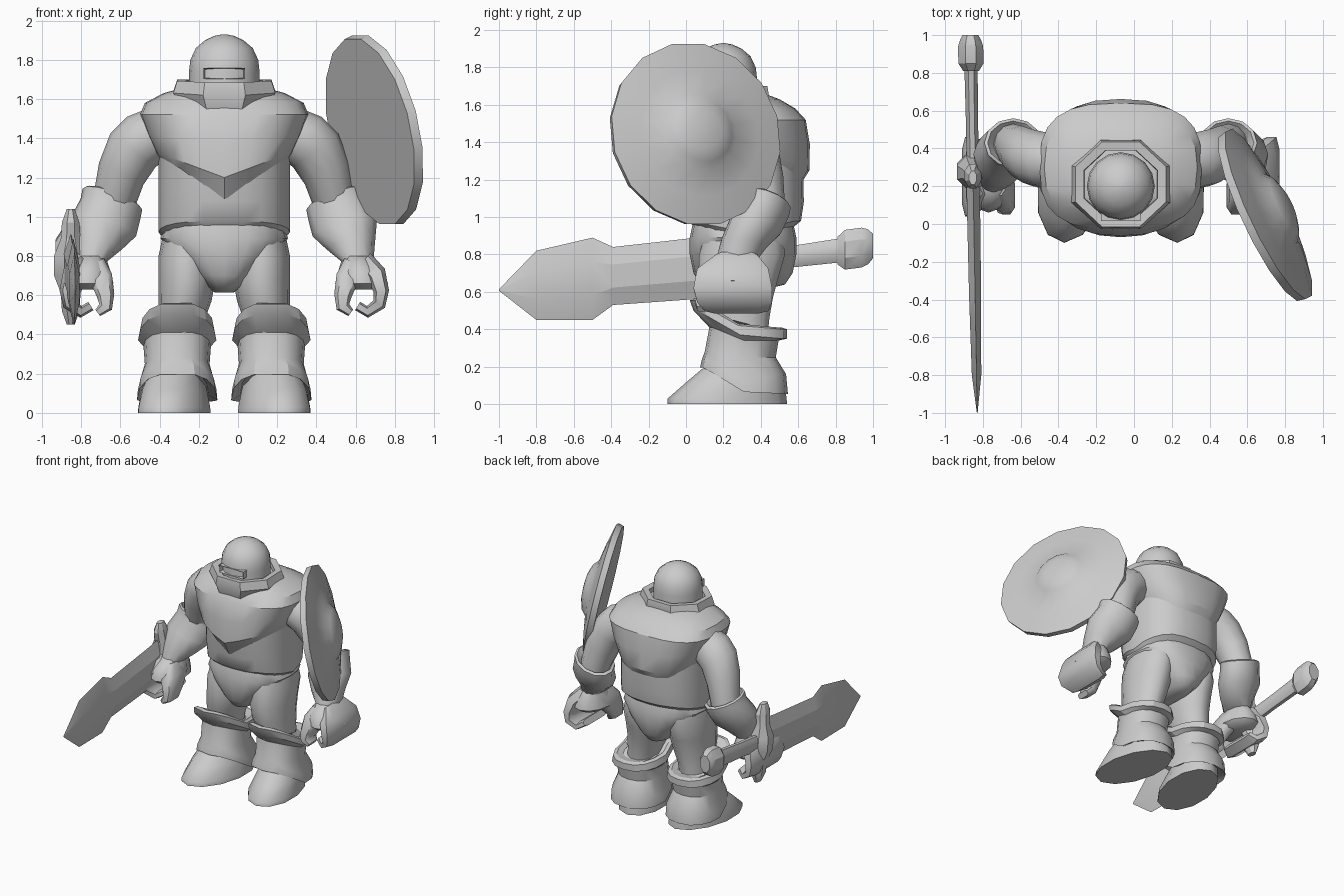
import bpy, bmesh, math
from mathutils import Vector

if "Cube" in bpy.data.objects:
    bpy.data.objects.remove(bpy.data.objects["Cube"])

CX = -0.07  # body symmetry line

grey = bpy.data.materials.new("plain_grey")
grey.diffuse_color = (0.6, 0.6, 0.6, 1)
grey.use_nodes = True
grey.node_tree.nodes["Principled BSDF"].inputs["Base Color"].default_value = grey.diffuse_color


def finish(name, bm, angle=40):
    bmesh.ops.recalc_face_normals(bm, faces=bm.faces)
    me = bpy.data.meshes.new(name)
    bm.to_mesh(me)
    bm.free()
    me.materials.append(grey)
    ob = bpy.data.objects.new(name, me)
    bpy.context.collection.objects.link(ob)
    bpy.ops.object.select_all(action='DESELECT')
    ob.select_set(True)
    bpy.context.view_layer.objects.active = ob
    bpy.ops.object.shade_smooth_by_angle(angle=math.radians(angle))
    return ob


def skin(name, rings, angle=40, loop=False):
    """Bridge equal-length rings of points; cap the ends unless looped."""
    bm = bmesh.new()
    vs = [[bm.verts.new(p) for p in r] for r in rings]
    n = len(vs[0])
    pairs = list(zip(vs, vs[1:])) + ([(vs[-1], vs[0])] if loop else [])
    for a, b in pairs:
        for i in range(n):
            j = (i + 1) % n
            bm.faces.new((a[i], a[j], b[j], b[i]))
    if not loop:
        bm.faces.new(vs[0])
        bm.faces.new(vs[-1])
    return finish(name, bm, angle)


def ring(x, y, z, rx, ry, n=12, tx=0, ty=0, front=0, back=0, vee=0,
         power=1.0, half=False, skew=0):
    """Ellipse around z; tilt by tx/ty, lift front/back, drop a V at the middle."""
    pts = []
    k = 1 / math.cos(math.pi / n) if half else 1
    for i in range(n):
        t = 2 * math.pi * (i + (0.5 if half else 0)) / n
        c, s = math.cos(t) * k, math.sin(t) * k
        c = math.copysign(abs(c) ** power, c)
        s = math.copysign(abs(s) ** power, s)
        dx, dy = c * rx, s * ry
        dz = tx * dx + ty * dy
        dz += front * min(1, max(0, -s * 1.1)) + back * min(1, max(0, s * 1.1))
        drop = max(0, 1 - abs(c) * 1.05)
        dz -= vee * (drop if s < 0 else min(.6, drop * 1.3))
        pts.append((x + dx - skew * dy, y + dy, z + dz))
    return pts


# Torso with an overhanging chest plate ending in a V
def body(z, cy, rx, ry, power=.82, **kw):
    return ring(CX, cy, z, rx, ry, n=24, power=power, **kw)


skin("belly", [body(0.87, .31, .29, .245, front=.06, back=.06),
               body(0.92, .315, .335, .30, front=.055, back=.06),
               body(1.08, .31, .335, .32),
               body(1.35, .30, .335, .325)], 35)
skin("chest_plate", [body(1.28, .30, .318, .30, vee=.21),
                     body(1.325, .295, .35, .365, vee=.125),
                     body(1.42, .30, .395, .362, vee=.05, power=.78),
                     body(1.52, .305, .43, .335, power=.7),
                     body(1.58, .30, .405, .285, power=.75),
                     body(1.63, .28, .31, .22),
                     body(1.66, .25, .20, .17)], 27)

# Hips
skin("hips", [ring(CX, .305, z, rx, ry, n=20, power=.8) for z, rx, ry in
              ((.96, .30, .27), (.89, .325, .285), (.80, .255, .285),
               (.70, .155, .265), (.64, .09, .225), (.615, .05, .13))], 50)

# Head, eye slit and collar
skin("head", [ring(CX, .20, z, r, r, n=16) for z, r in
              ((1.55, .18), (1.74, .18), (1.80, .173), (1.86, .145),
               (1.90, .098), (1.922, .05), (1.93, .01))], 50)
bm = bmesh.new()
bmesh.ops.create_cube(bm, size=1)
for v in bm.verts:
    v.co = (CX + v.co.x * .21, .085 + v.co.y * .14, 1.73 + v.co.z * .055)
bm.faces.ensure_lookup_table()
slit = [f for f in bm.faces if f.calc_center_median().y < .02]
bmesh.ops.inset_region(bm, faces=slit, thickness=.012)
for v in slit[0].verts:
    v.co.y += .05
finish("eye_slit", bm, 30)
skin("collar", [ring(CX, .21, z, rx, ry, n=8, half=True, front=f) for z, rx, ry, f in
                ((1.56, .215, .21, -.02), (1.64, .26, .235, -.02), (1.70, .24, .225, -.015),
                 (1.695, .195, .18, -.015), (1.56, .18, .175, 0))], 30, loop=True)


# Flat curled strip in the xz plane: points are (x, y, z, half thickness, half width)
def strip(name, pts, s):
    rings = []
    for i, (x, y, z, t, w) in enumerate(pts):
        a, b = pts[max(i - 1, 0)], pts[min(i + 1, len(pts) - 1)]
        d = Vector((b[0] - a[0], 0, b[2] - a[2])).normalized()
        nx, nz = -d.z * t, d.x * t
        rings.append([(CX + s * (x + u * nx), y + v * w, z + u * nz)
                      for u, v in ((-1, -.7), (-.6, -1), (.6, -1), (1, -.7),
                                   (1, .7), (.6, 1), (-.6, 1), (-1, .7))])
    skin(name, rings, 50)


# Limbs, once per side
for s, side in ((-1, "right"), (1, "left")):
    def limb(x, y, z, rx, ry, tx=0, **kw):
        return ring(CX + s * x, y, z, rx, ry, tx=s * tx, **kw)

    skin(side + "_upper_arm", [limb(.33, .33, 1.44, .08, .13, 1.3),
                               limb(.395, .335, 1.40, .10, .15, 1.1),
                               limb(.465, .35, 1.34, .115, .15, .75),
                               limb(.525, .38, 1.22, .113, .14, .5),
                               limb(.57, .42, 1.05, .10, .11, .4)], 50)
    skin(side + "_gauntlet", [limb(.57, .42, 1.06, .105, .09, .35, ty=-.3),
                              limb(.57, .43, 1.10, .135, .115, .35, ty=-.3),
                              limb(.57, .43, 1.09, .152, .13, .35, ty=-.3),
                              limb(.58, .42, 1.04, .152, .13, .35, ty=-.3),
                              limb(.615, .37, .95, .165, .135, .3, ty=-.3),
                              limb(.645, .31, .86, .125, .12, .2, ty=-.2),
                              limb(.68, .27, .77, .08, .11)], 40)
    skin(side + "_palm", [limb(.68, .27, .80, .075, .11), limb(.695, .25, .72, .115, .18),
                          limb(.70, .25, .66, .135, .19), limb(.70, .25, .63, .10, .15)], 50)
    strip(side + "_fingers", [(.71, .27, .78, .05, .11), (.775, .25, .71, .05, .19),
                              (.80, .25, .62, .04, .21), (.79, .26, .555, .035, .20),
                              (.73, .27, .515, .03, .17), (.68, .27, .545, .025, .14)], s)
    strip(side + "_thumb", [(.66, .25, .77, .05, .10), (.63, .20, .69, .06, .12),
                            (.605, .15, .60, .045, .09), (.605, .12, .54, .035, .07),
                            (.645, .11, .51, .02, .05)], s)

    skin(side + "_thigh", [limb(x, y, z, rx, ry, n=14) for x, y, z, rx, ry in
                           ((.18, .31, .92, .13, .21), (.19, .30, .80, .145, .235),
                            (.19, .28, .68, .145, .22), (.20, .27, .57, .135, .20),
                            (.22, .28, .46, .115, .17), (.23, .29, .36, .11, .15))], 50)

    # Boot shaft with a raised front cuff and a flared ankle rim
    def boot(z, cy, rx, ry, front=0, back=0):
        return limb(.24, cy, z, rx, ry, n=16, power=.88, front=front, back=back)

    skin(side + "_boot", [boot(.40, .29, .13, .16, .12),
                          boot(.43, .28, .165, .23, .13, -.02),
                          boot(.42, .28, .19, .26, .135, -.02),
                          boot(.37, .29, .20, .25, .13, -.02),
                          boot(.34, .31, .172, .185, .07),
                          boot(.25, .29, .165, .19, .03),
                          boot(.12, .31, .20, .225, .12, .04),
                          boot(.065, .31, .205, .235, .13, -.01),
                          boot(.09, .31, .16, .18, .13)], 28)
    skin(side + "_foot", [limb(x, y, z, rx, ry, n=12, skew=s * .14) for x, y, z, rx, ry in
                          ((.255, .22, 0, .185, .32), (.255, .22, .03, .183, .318),
                           (.255, .265, .12, .165, .26), (.25, .30, .20, .14, .20),
                           (.24, .31, .25, .12, .15))], 62)


# Sword: blade, guard, grip and pommel along y
def sx(y):
    return -0.83 - 0.018 * (y + 1)


skin("sword_blade", [[(sx(y), y, z + h), (sx(y) + t, y, z + h * .4), (sx(y) + t, y, z - h * .4),
                      (sx(y), y, z - h), (sx(y) - t, y, z - h * .4), (sx(y) - t, y, z + h * .4)]
                     for y, z, h, t in ((-1, .61, .004, .002), (-.80, .635, .185, .025),
                                        (-.50, .67, .22, .03), (-.39, .685, .155, .032),
                                        (.10, .73, .165, .035), (.26, .75, .17, .035))], 15)
skin("sword_guard", [ring(sx(.27), .28 - .12 * (z - .75), z, rx, ry, n=8, half=True)
                     for z, rx, ry in ((.45, .02, .035), (.52, .045, .065), (.61, .05, .055),
                                       (.70, .085, .085), (.80, .085, .085), (.89, .05, .055),
                                       (.97, .045, .065), (1.04, .02, .035))], 25)


def bar(y, rx, rz):
    return [(sx(y) + rx * math.cos(a), y, .75 + .13 * (y - .27) + rz * math.sin(a))
            for a in (math.pi * (i + .5) / 4 for i in range(8))]


skin("sword_grip", [bar(.27, .035, .065), bar(.55, .035, .062), bar(.84, .038, .07)], 30)
skin("sword_pommel", [bar(.81, .045, .08), bar(.85, .072, .115), bar(.94, .072, .115),
                      bar(.975, .06, .10), bar(1.0, .045, .07)], 30)

# Round shield with a raised boss, facing out from the left arm
nrm = Vector((.88, .42, .20)).normalized()
up = (Vector((0, 0, 1)) - nrm * nrm.z).normalized()
across = up.cross(nrm)
mid = Vector((.695, .045, 1.44))


def disc(r, h):
    return [mid + nrm * h + r * (across * math.cos(a) + up * math.sin(a))
            for a in (2 * math.pi * (i + .5) / 16 for i in range(16))]


skin("shield", [disc(.49, -.025), disc(.50, .02), disc(.35, .055), disc(.21, .08),
                disc(.17, .115), disc(.10, .138), disc(.02, .145)], 40)
